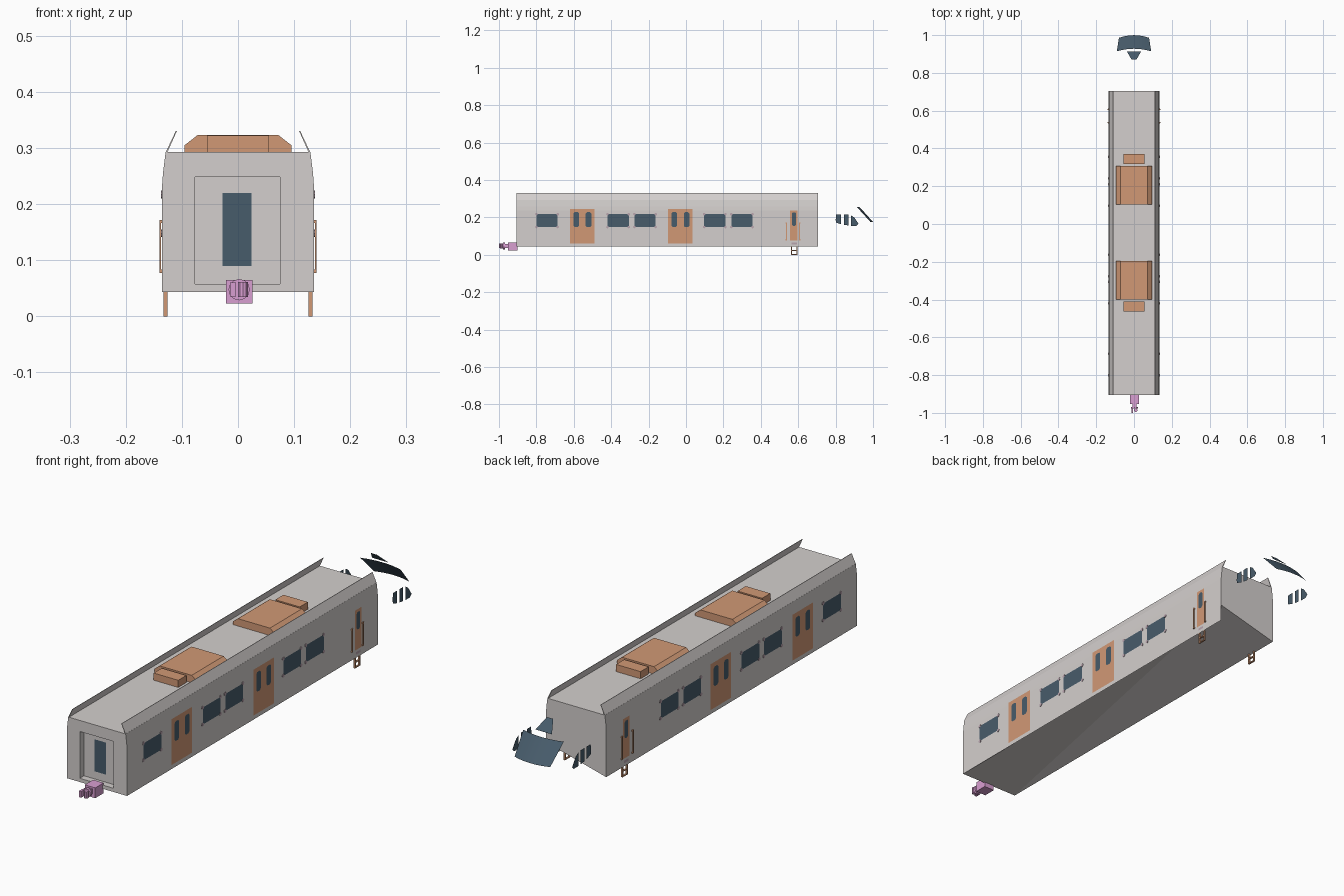
import bpy, bmesh, math
from mathutils import Matrix, Vector

if "Cube" in bpy.data.objects:
    bpy.data.objects.remove(bpy.data.objects["Cube"])


def material(name, rgb):
    m = bpy.data.materials.new(name)
    m.diffuse_color = tuple(((c + 0.055) / 1.055) ** 2.4 for c in rgb) + (1,)
    m.use_nodes = True
    m.node_tree.nodes["Principled BSDF"].inputs["Base Color"].default_value = m.diffuse_color
    return m


GREY = material("body grey", (0.83, 0.812, 0.805))
ORANGE = material("door orange brown", (0.82, 0.60, 0.46))
GLASS = material("blue grey glass", (0.28, 0.36, 0.42))
PURPLE = material("coupler purple", (0.85, 0.62, 0.82))
BOLT = material("corner pale grey", (0.72, 0.64, 0.68))


def finish(name, bm, mat, recalc=True):
    if recalc:
        bmesh.ops.recalc_face_normals(bm, faces=bm.faces)
    me = bpy.data.meshes.new(name)
    bm.to_mesh(me)
    bm.free()
    me.materials.append(mat)
    ob = bpy.data.objects.new(name, me)
    bpy.context.collection.objects.link(ob)
    return ob


def add_box(bm, x, y, z):
    size = Vector((x[1] - x[0], y[1] - y[0], z[1] - z[0], 1))
    mid = Vector((x[0] + x[1], y[0] + y[1], z[0] + z[1])) / 2
    bmesh.ops.create_cube(bm, size=1, matrix=Matrix.Translation(mid) @ Matrix.Diagonal(size))


def box(name, x, y, z, mat):
    bm = bmesh.new()
    add_box(bm, x, y, z)
    return finish(name, bm, mat)


def prism(name, pts, offset, mat):
    bm = bmesh.new()
    f = bm.faces.new([bm.verts.new(p) for p in pts])
    ext = bmesh.ops.extrude_face_region(bm, geom=[f], use_keep_orig=True)
    bmesh.ops.translate(bm, vec=offset, verts=[v for v in ext["geom"] if isinstance(v, bmesh.types.BMVert)])
    return finish(name, bm, mat)


def add_sheet(bm, pts, facing):
    # single flat face whose normal looks along 'facing'
    f = bm.faces.new([bm.verts.new(p) for p in pts])
    f.normal_update()
    if f.normal.dot(Vector(facing)) < 0:
        f.normal_flip()


def sheet(name, pts, facing, mat):
    bm = bmesh.new()
    add_sheet(bm, pts, facing)
    return finish(name, bm, mat, False)


Y0, Y1 = -0.905, 0.705

# Body shell: walls and roof from a cross-section
half = [(0.135, 0.043), (0.135, 0.237), (0.1335, 0.257), (0.129, 0.293)]
section = half + [(-x, z) for x, z in reversed(half)]
bm = bmesh.new()
for (xa, za), (xb, zb) in zip(section, section[1:]):
    add_sheet(bm, [(xa, Y0, za), (xb, Y0, zb), (xb, Y1, zb), (xa, Y1, za)], (xa + xb, 0, za + zb - 0.3))

# Floor, with its rear right corner raised, and the rear end wall
raised = (0.135, Y1, 0.113)
front_l, front_r, rear_l = (-0.135, Y0, 0.043), (0.135, Y0, 0.043), (-0.135, Y1, 0.043)
add_sheet(bm, [front_l, front_r, raised], (0, 0, -1))
add_sheet(bm, [front_l, raised, rear_l], (0, 0, -1))
add_sheet(bm, [raised] + [(x, Y1, z) for x, z in section[1:]], (0, 1, 0))

# Front end wall around a recessed doorway
L, R, B, T, YD = -0.077, 0.075, 0.058, 0.248, -0.878
s3 = [(x, Y0, z) for x, z in section]
ring = [(x, Y0, z) for x, z in ((L, B), (R, B), (R, T), (L, T))]
lb, rb, rt, lt = ring
for pts in ([s3[7], s3[0], rb, lb], s3[0:4] + [rt, rb], [s3[3], s3[4], lt, rt], s3[4:8] + [lb, lt]):
    add_sheet(bm, pts, (0, -1, 0))
back = [(p[0], YD, p[2]) for p in ring]
add_sheet(bm, back, (0, -1, 0))
for i, facing in enumerate(((0, 0, 1), (-1, 0, 0), (0, 0, -1), (1, 0, 0))):
    j = (i + 1) % 4
    add_sheet(bm, [ring[i], ring[j], back[j], back[i]], facing)
bmesh.ops.remove_doubles(bm, verts=bm.verts, dist=1e-5)
finish("car_body", bm, GREY, False)

# End door window
sheet("end_door_window", [(x, YD - 0.002, z) for x, z in ((-0.028, 0.09), (0.024, 0.09), (0.024, 0.22), (-0.028, 0.22))],
      (0, -1, 0), GLASS)

# Roof side fairings leaning inward
for s, side in ((1, "right"), (-1, "left")):
    prof = [(0.129, 0.292), (0.111, 0.33), (0.109, 0.33), (0.126, 0.292)]
    prism(side + "_roof_fairing", [(s * x, Y0, z) for x, z in prof], (0, Y1 - Y0, 0), GREY)

# Roof air conditioning units with smaller boxes beside them
prof = [(-0.095, 0.29), (-0.095, 0.305), (-0.072, 0.323), (0.072, 0.323), (0.095, 0.305), (0.095, 0.29)]
for i, (a, b, c, d) in enumerate(((-0.40, -0.195, -0.462, -0.41), (0.102, 0.308, 0.318, 0.37))):
    prism(f"roof_unit_{i}", [(x, a, z) for x, z in prof], (0, b - a, 0), ORANGE)
    box(f"roof_small_box_{i}", (-0.055, 0.055), (c, d), (0.292, 0.322), ORANGE)


def plate(name, s, x, y, z, mat, c=0.0):
    # flat panel on the car side, optionally with cut corners
    pts = [(y[0], z[0]), (y[1], z[0]), (y[1], z[1]), (y[0], z[1])]
    if c:
        pts = [(y[0] + c, z[0]), (y[1] - c, z[0]), (y[1], z[0] + c), (y[1], z[1] - c),
               (y[1] - c, z[1]), (y[0] + c, z[1]), (y[0], z[1] - c), (y[0], z[0] + c)]
    return sheet(name, [(s * x, a, b) for a, b in pts], (s, 0, 0), mat)


WINDOWS = (-0.743, -0.363, -0.219, 0.154, 0.299)
DOORS = (-0.554, -0.03)
for s, side in ((1, "right"), (-1, "left")):
    # Passenger windows with corner fixings
    for i, yc in enumerate(WINDOWS):
        plate(f"{side}_window_{i}", s, 0.1362, (yc - 0.057, yc + 0.057), (0.148, 0.217), GLASS)
        bm = bmesh.new()
        for dy in (-0.057, 0.057):
            for z in (0.148, 0.217):
                m = Matrix.Translation((s * 0.1358, yc + dy, z)) @ Matrix.Rotation(math.pi / 2, 4, "Y")
                bmesh.ops.create_cone(bm, cap_ends=True, segments=8, radius1=0.007, radius2=0.007, depth=0.002, matrix=m)
        finish(f"{side}_window_corners_{i}", bm, BOLT)
    # Double passenger doors
    for i, yc in enumerate(DOORS):
        plate(f"{side}_door_{i}", s, 0.1358, (yc - 0.066, yc + 0.066), (0.06, 0.246), ORANGE)
        for d in (-1, 1):
            g = yc + d * 0.033
            plate(f"{side}_door_{i}_glass_{d + 1}", s, 0.1366, (g - 0.015, g + 0.015), (0.148, 0.228), GLASS, 0.007)
    # Cab door, its window and a foothold
    plate(side + "_cab_door", s, 0.1358, (0.556, 0.597), (0.075, 0.237), ORANGE)
    plate(side + "_cab_door_glass", s, 0.1366, (0.566, 0.589), (0.155, 0.226), GLASS, 0.006)
    plate(side + "_foothold", s, 0.1358, (0.563, 0.593), (0.056, 0.066), BOLT)
    # Handrails with brackets
    for i, y in enumerate((0.537, 0.607)):
        bm = bmesh.new()
        add_box(bm, tuple(sorted((s * 0.137, s * 0.1395))), (y - 0.003, y + 0.003), (0.077, 0.172))
        for z in (0.08, 0.169):
            add_box(bm, tuple(sorted((s * 0.134, s * 0.138))), (y - 0.004, y + 0.004), (z - 0.003, z + 0.003))
        finish(f"{side}_handrail_{i}", bm, ORANGE)
    # Ladder step under the cab door
    bm = bmesh.new()
    xs = tuple(sorted((s * 0.126, s * 0.133)))
    for y in (0.564, 0.594):
        add_box(bm, xs, (y - 0.003, y + 0.003), (0, 0.045))
    for z in (0.002, 0.023):
        add_box(bm, xs, (0.564, 0.594), (z - 0.002, z + 0.002))
    finish(side + "_ladder", bm, ORANGE)
    # Cab side window, in three panes
    panes = ([(0.80, 0.185), (0.803, 0.172), (0.829, 0.163), (0.829, 0.214), (0.803, 0.214)],
             [(0.844, 0.160), (0.868, 0.157), (0.868, 0.214), (0.844, 0.214)],
             [(0.882, 0.155), (0.912, 0.155), (0.922, 0.166), (0.9, 0.199), (0.882, 0.211)])
    bm = bmesh.new()
    for p in panes:
        add_sheet(bm, [(s * 0.134, y, z) for y, z in p], (s, 0, 0))
    finish(side + "_cab_window", bm, GLASS, False)

# Curved sloping windscreen
bm = bmesh.new()
N = 8
arc = [2 * i / N - 1 for i in range(N + 1)]
row = [[(w * t, y - 0.014 * t * t, z) for t in arc] for w, y, z in ((0.091, 0.928, 0.255), (0.080, 0.9995, 0.176))]
for i in range(N):
    add_sheet(bm, [row[0][i], row[0][i + 1], row[1][i + 1], row[1][i]], (0, 1, 1))
bmesh.ops.remove_doubles(bm, verts=bm.verts, dist=1e-5)
screen = finish("windscreen", bm, GLASS, False)
for p in screen.data.polygons:
    p.use_smooth = True

# Small upper glass above the windscreen
sheet("upper_cab_glass", [(-0.037, 0.913, 0.27), (0.037, 0.913, 0.27), (0.014, 0.872, 0.311), (-0.014, 0.872, 0.311)],
      (0, 1, 1), GLASS)

# Coupler: mounting block, neck, flange and knuckle jaws
box("coupler_block", (-0.021, 0.026), (-0.953, -0.90), (0.023, 0.065), PURPLE)
bm = bmesh.new()
add_box(bm, (-0.008, 0.013), (-0.975, -0.95), (0.037, 0.058))
m = Matrix.Translation((0.002, -0.973, 0.0475)) @ Matrix.Rotation(math.pi / 2, 4, "X")
bmesh.ops.create_cone(bm, cap_ends=True, segments=12, radius1=0.019, radius2=0.019, depth=0.01, matrix=m)
add_box(bm, (-0.014, -0.004), (-1.0, -0.977), (0.035, 0.060))
m = Matrix.Translation((0.009, -0.986, 0.0475))
bmesh.ops.create_cone(bm, cap_ends=True, segments=10, radius1=0.009, radius2=0.009, depth=0.027, matrix=m)
finish("coupler_head", bm, PURPLE)
